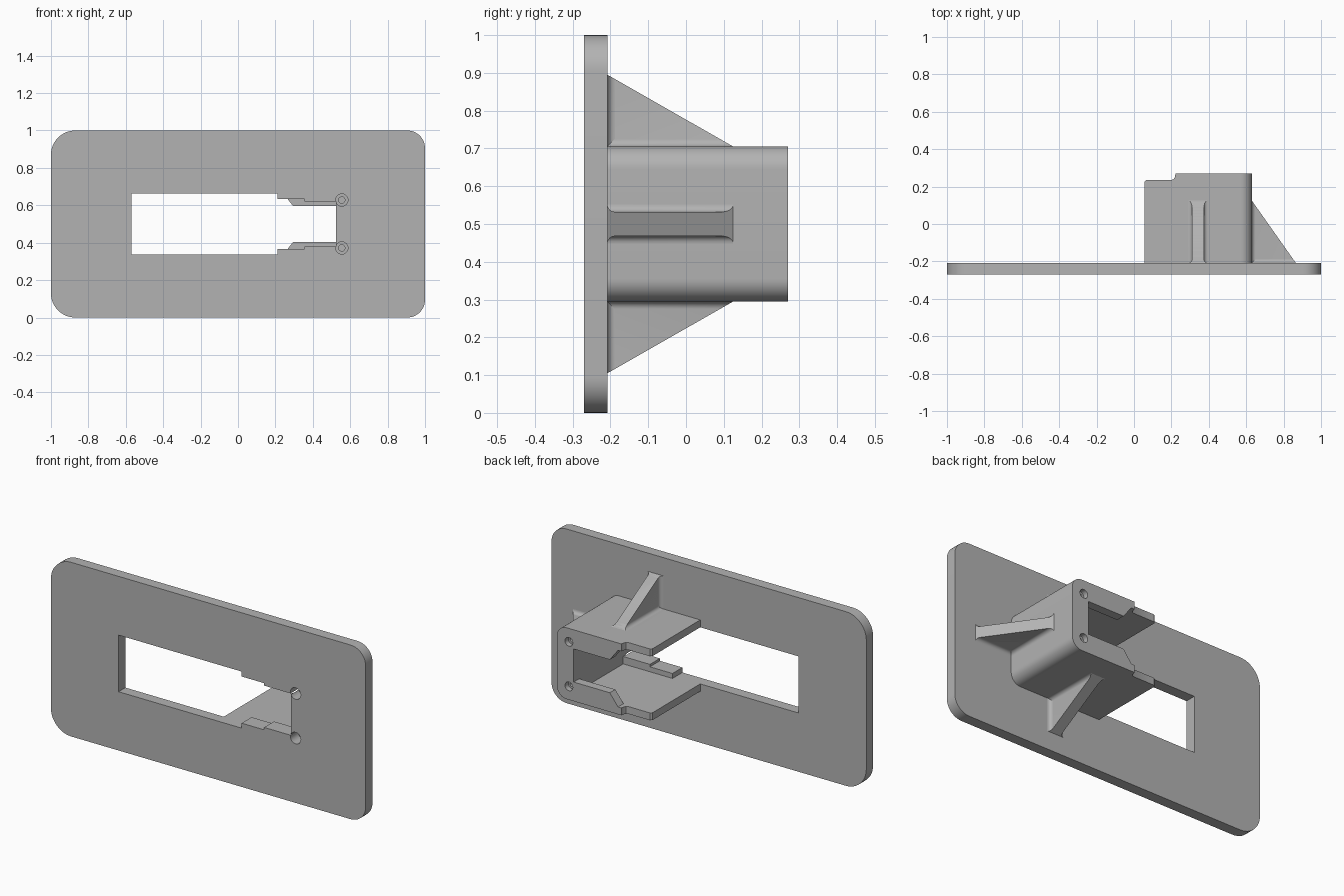
import bpy, bmesh, math
from mathutils import Matrix, Vector

if "Cube" in bpy.data.objects:
    bpy.data.objects.remove(bpy.data.objects["Cube"], do_unlink=True)

GREY = (0.45, 0.45, 0.45, 1)
grey = bpy.data.materials.new("plain grey")
grey.use_nodes = True
grey.diffuse_color = GREY
grey.node_tree.nodes["Principled BSDF"].inputs["Base Color"].default_value = GREY

MID = 0.5                                  # height of the mirror plane
FRONT, PLATE, BACK = -0.27, -0.208, 0.27   # depth stations


def finish(bm, name):
    bmesh.ops.recalc_face_normals(bm, faces=bm.faces)
    mesh = bpy.data.meshes.new(name)
    bm.to_mesh(mesh)
    bm.free()
    mesh.materials.append(grey)
    ob = bpy.data.objects.new(name, mesh)
    bpy.context.collection.objects.link(ob)
    return ob


def prism(bm, points, vector):
    face = bm.faces.new([bm.verts.new(p) for p in points])
    new = bmesh.ops.extrude_face_region(bm, geom=[face])["geom"]
    bmesh.ops.translate(bm, vec=vector, verts=[v for v in new if isinstance(v, bmesh.types.BMVert)])


def slab(name, outline, y0, y1):
    """Extrude an (x, z) outline through depth."""
    bm = bmesh.new()
    prism(bm, [(x, y0, z) for x, z in outline], (0, y1 - y0, 0))
    return finish(bm, name)


def rounded(x0, x1, z0, z1, r_left, r_right, n=12):
    """Rectangle with separate corner radii on its two sides."""
    pts = []
    for x, z, r, start in ((x1, z1, r_right, 0), (x0, z1, r_left, 90),
                           (x0, z0, r_left, 180), (x1, z0, r_right, 270)):
        if r == 0:
            pts.append((x, z))
            continue
        cx = x - r if x == x1 else x + r
        cz = z - r if z == z1 else z + r
        for i in range(n + 1):
            a = math.radians(start + 90 * i / n)
            pts.append((cx + r * math.cos(a), cz + r * math.sin(a)))
    return pts


def mirrored(half):
    """Close an upper (x, half height) line with its mirror image."""
    return [(x, MID + h) for x, h in half] + [(x, MID - h) for x, h in reversed(half)]


def combine(ob, other, operation="DIFFERENCE"):
    mod = ob.modifiers.new("combine", "BOOLEAN")
    mod.operation, mod.object, mod.solver = operation, other, "EXACT"
    bpy.context.view_layer.objects.active = ob
    bpy.ops.object.modifier_apply(modifier=mod.name)
    bpy.data.objects.remove(other, do_unlink=True)


def rod(name, x, z, r, y0, y1):
    ring = [(x + r * math.cos(i * math.tau / 24), z + r * math.sin(i * math.tau / 24))
            for i in range(24)]
    return slab(name, ring, y0, y1)


# Face plate and the housing behind it
body = slab("mounting_plate_and_housing", rounded(-1, 1, 0, 1, 0.13, 0.095), FRONT, PLATE)
housing = slab("housing", rounded(0.055, 0.63, 0.295, 0.705, 0, 0.06), PLATE - 0.03, BACK)
combine(body, housing, "UNION")

# Lowered rear edge near the open end of the housing
bm = bmesh.new()
step = [(0.0, 0.3), (0.0, 0.21), (0.055, 0.225), (0.065, 0.235), (0.2, 0.235),
        (0.212, 0.24), (0.218, 0.25), (0.222, 0.27), (0.222, 0.3)]
prism(bm, [(x, y, 0.2) for x, y in step], (0, 0, 0.6))
combine(body, finish(bm, "step_cutter"))

# Cavity, with stepped lips at the front and sloping lips at the back
H = 0.1625
cavity = mirrored([(-0.57, H), (0.525, H)])
front_slot = mirrored([(-0.57, H), (0.212, H), (0.212, 0.134), (0.355, 0.134),
                       (0.355, 0.12), (0.525, 0.12)])
back_slot = mirrored([(-0.57, H), (0.243, H), (0.295, 0.095), (0.525, 0.095)])
combine(body, slab("front_cutter", front_slot, FRONT - 0.05, -0.1))
combine(body, slab("cavity_cutter", cavity, -0.18, 0.22))
combine(body, slab("back_cutter", back_slot, 0.2, BACK + 0.05))

# Counterbored screw holes, front and back
for z in (MID - 0.128, MID + 0.128):
    for r, y0, y1 in ((0.033, FRONT - 0.05, -0.2), (0.017, -0.22, -0.1),
                      (0.025, 0.24, BACK + 0.05), (0.014, 0.15, 0.25)):
        combine(body, rod("hole_cutter", 0.555, z, r, y0, y1))


def rib(name, length, height, matrix):
    """Triangular brace with filleted roots: w thickness, u depth, v outward."""
    t, r, n = 0.032, 0.02, 6
    fillet = [(t + r * (1 - math.cos(math.radians(90 * i / n))),
               r * (1 - math.sin(math.radians(90 * i / n)))) for i in range(n, -1, -1)]

    def section(top):
        side = fillet + [(t, top)]
        return side + [(-w, d) for w, d in reversed(side)]

    bm = bmesh.new()
    prism(bm, [(w, d, 0) for w, d in section(length)], (0, 0, height))
    prism(bm, [(w, 0, d) for w, d in section(height)], (0, length, 0))
    geom = bm.verts[:] + bm.edges[:] + bm.faces[:]
    cut = bmesh.ops.bisect_plane(bm, geom=geom, plane_co=(0, length, 0),
                                 plane_no=Vector((0, height, length)), clear_outer=True)
    edges = [e for e in cut["geom_cut"] if isinstance(e, bmesh.types.BMEdge)]
    bmesh.ops.holes_fill(bm, edges=[e for e in edges if e.is_boundary])
    bmesh.ops.transform(bm, matrix=matrix, verts=bm.verts)
    return finish(bm, name)


def frame(w, v, origin):
    m = Matrix((w, (0, 1, 0), v)).transposed().to_4x4()
    m.translation = origin
    return m


# Braces on the top, underside and closed side
parts = [body,
         rib("top_brace", 0.333, 0.19, frame((1, 0, 0), (0, 0, 1), (0.342, PLATE, 0.705))),
         rib("bottom_brace", 0.333, 0.19, frame((1, 0, 0), (0, 0, -1), (0.342, PLATE, 0.295))),
         rib("side_brace", 0.333, 0.235, frame((0, 0, 1), (1, 0, 0), (0.63, PLATE, MID)))]

for ob in parts:
    bpy.ops.object.select_all(action="DESELECT")
    ob.select_set(True)
    bpy.context.view_layer.objects.active = ob
    bpy.ops.object.shade_smooth_by_angle(angle=math.radians(30))
